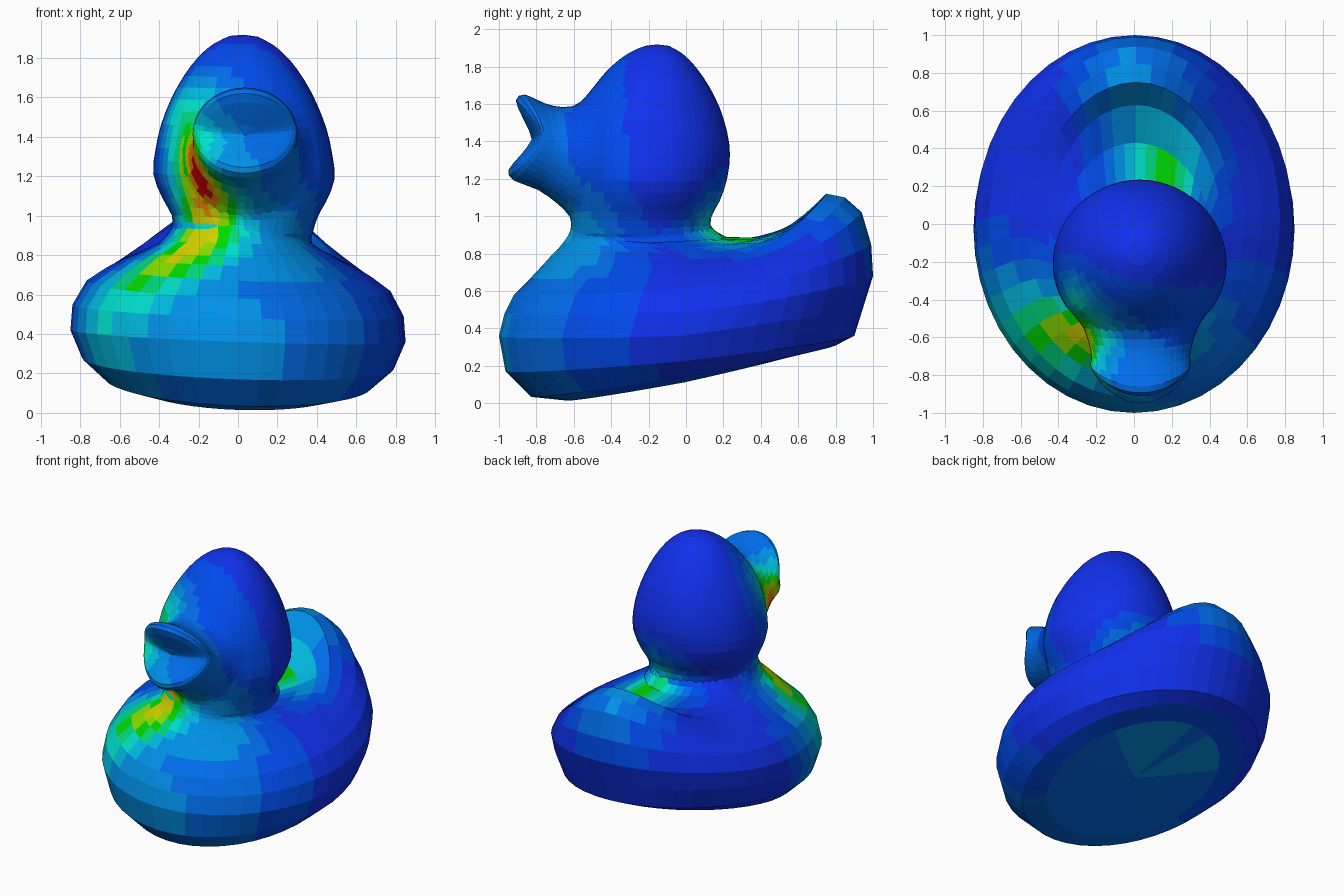
import bpy, bmesh
from math import sin, cos, pi, exp
from mathutils import Vector

if "Cube" in bpy.data.objects:
    bpy.data.objects.remove(bpy.data.objects["Cube"])

# Heat-map palette from cold blue to hot red
PALETTE = [(0.0, 0.01, 0.5), (0.005, 0.03, 0.85), (0.0, 0.07, 0.85), (0.0, 0.15, 0.82),
           (0.0, 0.28, 0.8), (0.0, 0.5, 0.75), (0.0, 0.75, 0.6), (0.0, 0.7, 0.2),
           (0.0, 0.7, 0.0), (0.25, 0.75, 0.0), (0.65, 0.65, 0.0), (0.85, 0.25, 0.0),
           (0.65, 0.0, 0.0)]
MATS = []
for i, col in enumerate(PALETTE):
    m = bpy.data.materials.new("heat_%d" % i)
    m.diffuse_color = (*col, 1)
    m.use_nodes = True
    m.node_tree.nodes["Principled BSDF"].inputs["Base Color"].default_value = m.diffuse_color
    MATS.append(m)

# Hot spots: position, radius, strength
SPOTS = [((-0.27, -0.66, 1.32), 0.2, 0.5), ((-0.20, -0.66, 1.10), 0.2, 0.42),
         ((-0.18, -0.62, 0.92), 0.22, 0.36), ((-0.38, -0.58, 0.75), 0.25, 0.35),
         ((-0.28, -0.45, 1.55), 0.22, 0.3), ((0.15, 0.25, 0.88), 0.25, 0.5),
         ((0.0, 0.75, 0.95), 0.3, 0.3), ((-0.7, -0.5, 0.5), 0.4, 0.25),
         ((0.3, -0.55, 0.85), 0.25, 0.15), ((0.0, 0.1, 0.12), 0.5, 0.32)]


def heat(p):
    h = 0.1 + 0.24 * max(0, -p.y - 0.1)
    for c, r, s in SPOTS:
        h += s * exp(-((p - Vector(c)).length / r) ** 2)
    return min(len(PALETTE) - 1, int(h * len(PALETTE)))


def densify(rows, n):
    """Catmull-Rom resampling of a table of section rows."""
    out = []
    for i in range(len(rows) - 1):
        a, b, c, d = (rows[min(max(k, 0), len(rows) - 1)] for k in range(i - 1, i + 3))
        for j in range(n):
            t = j / n
            out.append([0.5 * (2 * q + (r - p) * t + (2 * p - 5 * q + 4 * r - s) * t * t
                               + (3 * q - p - 3 * r + s) * t ** 3)
                        for p, q, r, s in zip(a, b, c, d)])
    return out + [list(rows[-1])]


def loft(name, rings, start, end):
    """Closed skin over rings, fanned to a pole at both ends."""
    bm = bmesh.new()
    loops = [[bm.verts.new(p) for p in ring] for ring in rings]
    n = len(loops[0])
    for a, b in zip(loops, loops[1:]):
        for i in range(n):
            j = (i + 1) % n
            bm.faces.new((a[i], a[j], b[j], b[i]))
    for pole, loop in ((start, loops[0]), (end, loops[-1])):
        v = bm.verts.new(pole)
        for i in range(n):
            bm.faces.new((loop[i], loop[(i + 1) % n], v))
    bmesh.ops.recalc_face_normals(bm, faces=bm.faces)
    for f in bm.faces:
        f.material_index = heat(f.calc_center_median())
    me = bpy.data.meshes.new(name)
    bm.to_mesh(me)
    bm.free()
    for m in MATS:
        me.materials.append(m)
    ob = bpy.data.objects.new(name, me)
    bpy.context.collection.objects.link(ob)
    return ob


def fuse(target, other):
    """Union another part into the target, then drop that part."""
    mod = target.modifiers.new("union", 'BOOLEAN')
    mod.operation, mod.solver, mod.object = 'UNION', 'EXACT', other
    dg = bpy.context.evaluated_depsgraph_get()
    me = bpy.data.meshes.new_from_object(target.evaluated_get(dg))
    target.modifiers.clear()
    target.data = me
    bpy.data.objects.remove(other)


# Body with raised tail: y front, z front, y back, z back, half width, z side, tail sharpness
BODY = [(-0.64, 0.015, 0.62, 0.27, 0.54, 0.13, 1), (-0.83, 0.035, 0.80, 0.31, 0.68, 0.16, 1),
        (-0.965, 0.17, 0.90, 0.36, 0.79, 0.25, 1), (-1.0, 0.36, 0.95, 0.52, 0.85, 0.39, 1),
        (-0.97, 0.48, 1.0, 0.68, 0.84, 0.52, 1.3), (-0.92, 0.58, 0.99, 0.85, 0.77, 0.645, 2),
        (-0.83, 0.67, 0.94, 1.02, 0.67, 0.715, 2.4), (-0.76, 0.745, 0.85, 1.10, 0.58, 0.765, 2.6),
        (-0.72, 0.79, 0.75, 1.12, 0.52, 0.79, 2.6), (-0.68, 0.83, 0.63, 0.98, 0.46, 0.82, 2.6),
        (-0.655, 0.86, 0.43, 0.885, 0.41, 0.845, 2), (-0.63, 0.90, 0.22, 0.885, 0.37, 0.87, 1),
        (-0.61, 0.94, 0.125, 0.94, 0.35, 0.94, 1)]


def body_ring(row, n=44):
    yf, zf, yb, zb, w, zs, p = row
    pts = []
    for i in range(n):
        s, c = sin(2 * pi * i / n), cos(2 * pi * i / n)
        z = zs + (zb - zs) * c ** p if c > 0 else zs + (zf - zs) * -c
        pts.append((w * s + 0.02 * max(0, z - 0.5), (yf + yb) / 2 + (yb - yf) / 2 * c,
                    z - 0.035 * w * s))
    return pts


body = loft("duck", [body_ring(r) for r in BODY], (0, 0, 0.14), (0.02, -0.25, 0.98))

# Head: y front, y back, half width, z
HEAD = [(-0.61, 0.12, 0.35, 0.90), (-0.62, 0.13, 0.365, 0.99), (-0.63, 0.18, 0.415, 1.08),
        (-0.64, 0.22, 0.46, 1.2), (-0.645, 0.235, 0.447, 1.33), (-0.63, 0.22, 0.42, 1.45),
        (-0.58, 0.18, 0.37, 1.58), (-0.49, 0.12, 0.305, 1.70), (-0.40, 0.05, 0.23, 1.80),
        (-0.31, -0.02, 0.15, 1.87), (-0.22, -0.09, 0.07, 1.91)]


def head_ring(row, n=56):
    yf, yb, w, z = row
    return [(0.03 + w * sin(2 * pi * i / n),
             (yf + yb) / 2 + (yb - yf) / 2 * cos(2 * pi * i / n),
             z - 0.03 * w * sin(2 * pi * i / n)) for i in range(n)]


head = loft("head", [head_ring(r) for r in densify(HEAD, 2)],
            (0.025, -0.25, 0.85), (0.03, -0.155, 1.918))

# Open beak: y top, z top, y bottom, z bottom, y side, half width
BEAK = [(-0.44, 1.68, -0.53, 0.97, -0.44, 0.36), (-0.55, 1.605, -0.61, 0.99, -0.54, 0.31),
        (-0.66, 1.58, -0.68, 1.06, -0.63, 0.275), (-0.76, 1.605, -0.79, 1.14, -0.70, 0.262),
        (-0.86, 1.65, -0.92, 1.19, -0.755, 0.265), (-0.91, 1.62, -0.95, 1.245, -0.78, 0.24),
        (-0.875, 1.53, -0.89, 1.32, -0.80, 0.17), (-0.84, 1.46, -0.85, 1.37, -0.815, 0.08)]


def beak_ring(row, n=40):
    yt, zt, yb, zb, ys, w = row
    zm, h = (zt + zb) / 2, (zt - zb) / 2
    pts = []
    for i in range(n):
        s, c = sin(2 * pi * i / n), cos(2 * pi * i / n)
        y = ys + ((yt if c > 0 else yb) - ys) * abs(c) ** 1.6
        pts.append((0.035 + w * s, y, zm + h * c))
    return pts


beak = loft("beak", [beak_ring(r) for r in densify(BEAK, 2)],
            (0.035, -0.35, 1.33), (0.035, -0.825, 1.41))

# One continuous skin, softened where beak and neck join
fuse(head, beak)
fuse(body, head)
bm = bmesh.new()
bm.from_mesh(body.data)
bmesh.ops.remove_doubles(bm, verts=bm.verts, dist=0.004)
for k in range(4):
    seam = [v for v in bm.verts if (-0.72 < v.co.y < -0.46 and 1.0 < v.co.z < 1.72)
            or (0.88 < v.co.z < 1.0 and v.co.y < 0.15)]
    bmesh.ops.smooth_vert(bm, verts=seam, factor=0.5, use_axis_x=True,
                          use_axis_y=True, use_axis_z=True)
bm.to_mesh(body.data)
bm.free()
